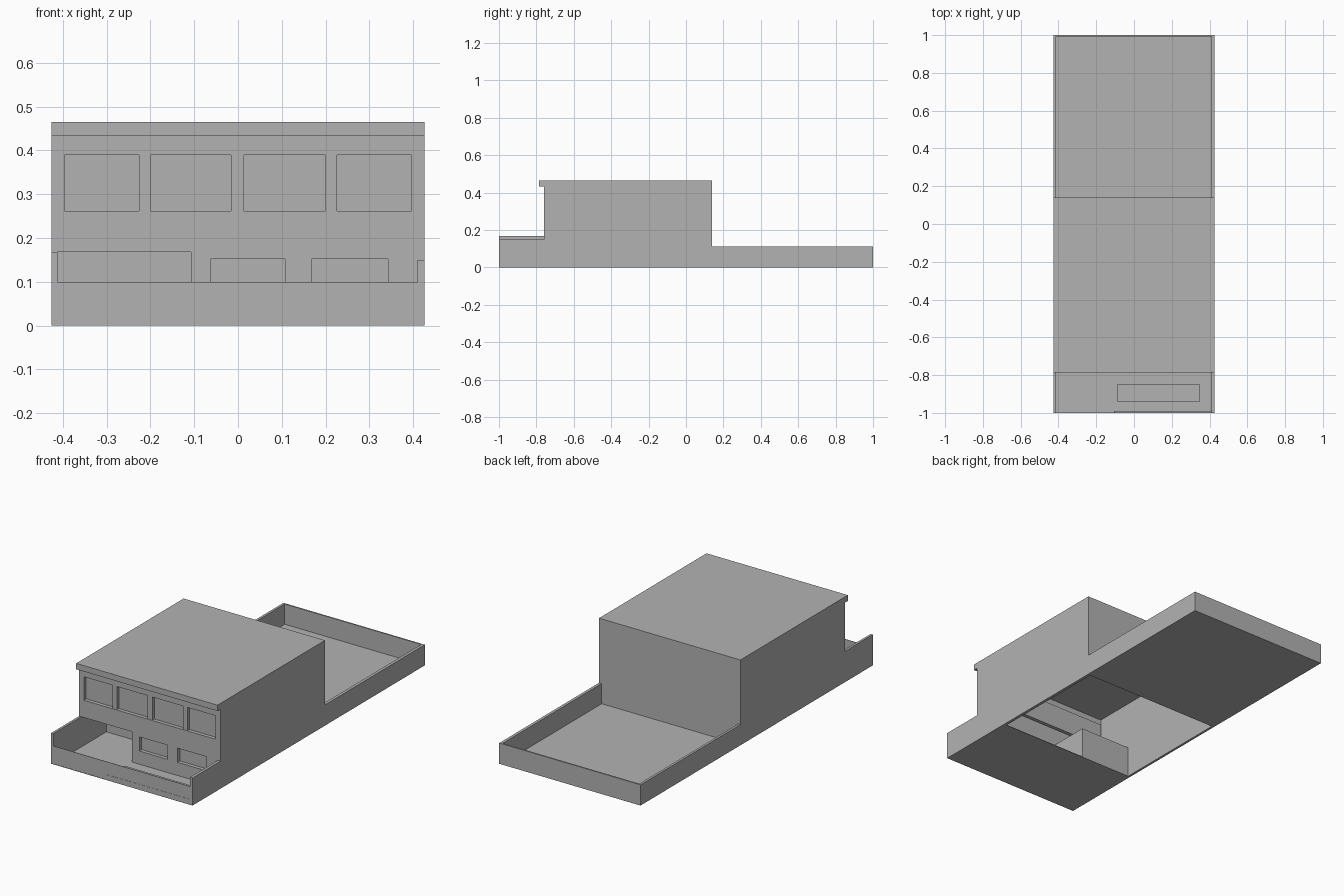
import bpy, bmesh

cube = bpy.data.objects.get("Cube")
if cube:
    bpy.data.objects.remove(cube, do_unlink=True)

GREY = (0.45, 0.45, 0.45, 1)
grey = bpy.data.materials.new("plain_grey")
grey.use_nodes = True
grey.diffuse_color = GREY
grey.node_tree.nodes["Principled BSDF"].inputs["Base Color"].default_value = GREY

W = 0.426                      # half width
FRONT, BACK = -0.76, 0.14      # house faces
RECESS = -0.54                 # back of the entrance recess
DOOR_X, DOOR_Z = -0.107, 0.168
EAVES, TOP = 0.433, 0.465
IN_L, IN_R = -0.413, 0.41      # inner faces of the side walls


def finish(name, bm):
    mesh = bpy.data.meshes.new(name)
    bm.to_mesh(mesh)
    bm.free()
    mesh.materials.append(grey)
    obj = bpy.data.objects.new(name, mesh)
    bpy.context.collection.objects.link(obj)
    return obj


def box(name, x, y, z):
    bm = bmesh.new()
    bmesh.ops.create_cube(bm, size=1)
    for v in bm.verts:
        for i, (lo, hi) in enumerate((x, y, z)):
            v.co[i] = lo if v.co[i] < 0 else hi
    return finish(name, bm)


def side_wall(name, x0, x1, front_height):
    """Stepped yard and house outline, extruded sideways."""
    outline = [(-1, 0), (1, 0), (1, 0.113), (BACK, 0.113), (BACK, EAVES),
               (FRONT, EAVES), (FRONT, front_height), (-1, front_height)]
    bm = bmesh.new()
    face = bm.faces.new([bm.verts.new((x0, y, z)) for y, z in outline])
    ext = bmesh.ops.extrude_face_region(bm, geom=[face])["geom"]
    verts = [g for g in ext if isinstance(g, bmesh.types.BMVert)]
    bmesh.ops.translate(bm, verts=verts, vec=(x1 - x0, 0, 0))
    bmesh.ops.recalc_face_normals(bm, faces=bm.faces)
    return finish(name, bm)


def window_panel(name, xs, zs, depth=0.02):
    """Front panel split by cuts; every second inner cell is a sunk window."""
    bm = bmesh.new()
    grid = [[bm.verts.new((x, FRONT, z)) for x in xs] for z in zs]
    windows = []
    for j in range(len(zs) - 1):
        for i in range(len(xs) - 1):
            f = bm.faces.new((grid[j][i], grid[j][i + 1],
                              grid[j + 1][i + 1], grid[j + 1][i]))
            if j == 1 and i % 2:
                windows.append(f)
    bm.normal_update()
    bmesh.ops.inset_individual(bm, faces=windows, thickness=0, depth=-depth)
    return finish(name, bm)


# Side walls running the full length
side_wall("right_side_wall", -W, IN_L, 0.168)
side_wall("left_side_wall", IN_R, W, 0.15)

# Roof slab with front overhang
box("roof", (-W, W), (-0.785, BACK), (EAVES, TOP))

# Upper front: one window band divided by mullions
window_panel("upper_front_wall", (IN_L, -0.397, 0.396, IN_R),
             (DOOR_Z, 0.262, 0.39, EAVES))
for i, (a, b) in enumerate(((-0.226, -0.2), (-0.016, 0.014), (0.2, 0.226))):
    box(f"mullion_{i + 1}", (a, b), (FRONT + 0.002, FRONT + 0.02), (0.262, 0.39))

# Lower front with two small windows
window_panel("lower_front_wall", (DOOR_X, -0.063, 0.107, 0.168, 0.343, IN_R),
             (0, 0.075, 0.152, DOOR_Z))

# Entrance recess
box("recess_back", (IN_L, DOOR_X), (RECESS - 0.003, RECESS), (0, DOOR_Z))
box("recess_side", (DOOR_X, DOOR_X + 0.003), (FRONT, RECESS), (0, DOOR_Z))
box("recess_ceiling", (IN_L, DOOR_X + 0.003), (FRONT, RECESS),
    (DOOR_Z, DOOR_Z + 0.003))

# House back wall
box("house_back_wall", (IN_L, IN_R), (BACK - 0.005, BACK), (0, EAVES))

# Yard floors; the house itself is open underneath
box("front_floor", (IN_L, IN_R), (-1, RECESS), (0, 0.003))
box("back_floor", (IN_L, IN_R), (BACK, 1), (0, 0.003))

# Yard enclosures and low planter
box("front_fence", (IN_L, IN_R), (-0.999, -0.997), (0, 0.1))
box("front_kerb", (DOOR_X, IN_R), (-1, -0.99), (0, 0.03))
box("planter", (-0.09, 0.35), (-0.94, -0.85), (0, 0.022))
box("back_yard_wall", (IN_L, IN_R), (0.992, 1), (0, 0.113))
